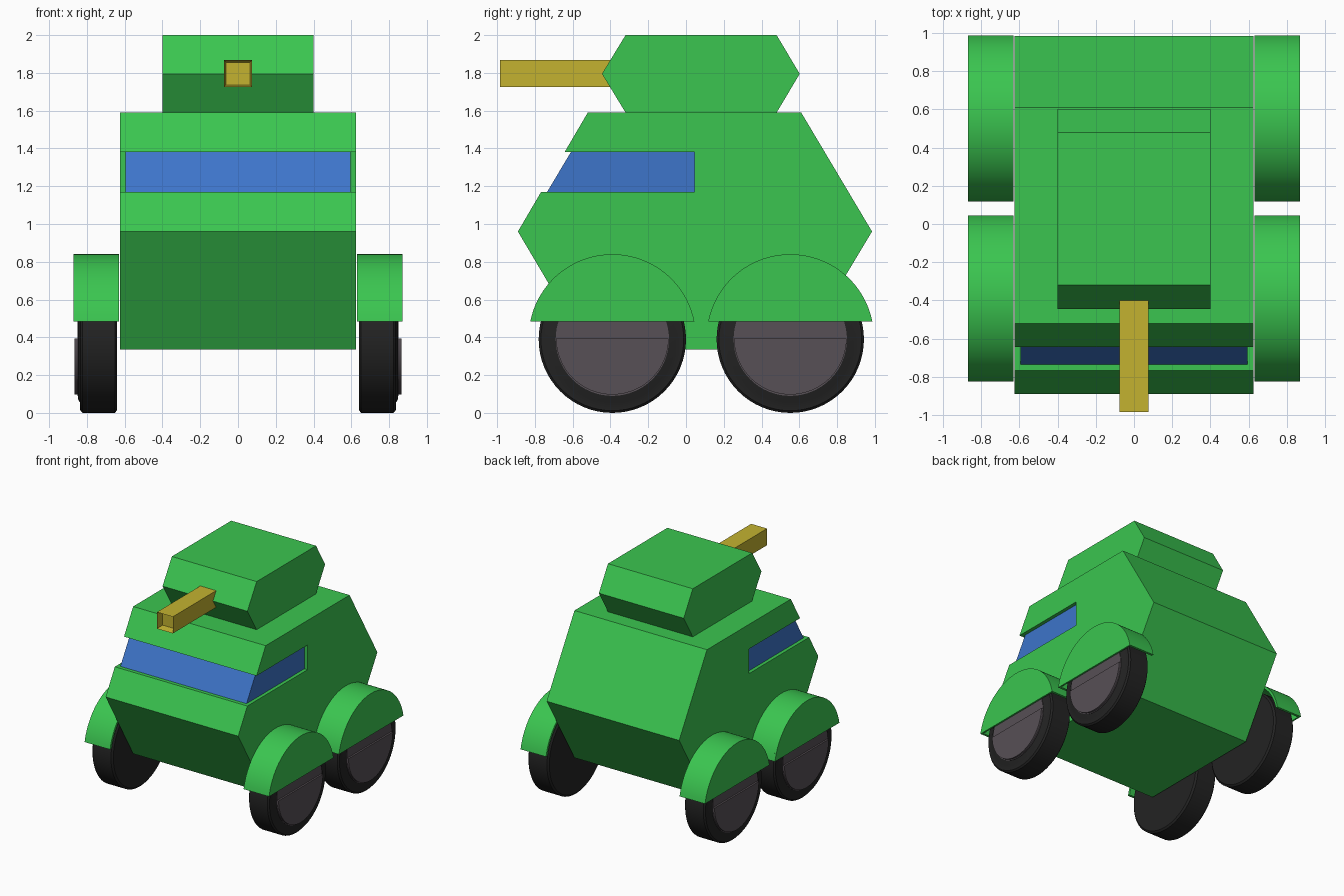
import bpy, bmesh, math
from mathutils import Matrix, Vector

cube = bpy.data.objects.get("Cube")
if cube:
    bpy.data.objects.remove(cube, do_unlink=True)


def material(name, rgb):
    m = bpy.data.materials.new(name)
    m.use_nodes = True
    m.diffuse_color = (*rgb, 1)
    m.node_tree.nodes["Principled BSDF"].inputs["Base Color"].default_value = (*rgb, 1)
    return m


GREEN = material("armour green", (0.043, 0.56, 0.08))
BLUE = material("window blue", (0.047, 0.178, 0.59))
GOLD = material("barrel gold", (0.55, 0.45, 0.03))
BLACK = material("tyre black", (0.017, 0.017, 0.017))
GREY = material("hub grey", (0.095, 0.08, 0.092))


def finish(name, bm, mat, smooth=False):
    bmesh.ops.recalc_face_normals(bm, faces=bm.faces)
    mesh = bpy.data.meshes.new(name)
    bm.to_mesh(mesh)
    bm.free()
    mesh.materials.append(mat)
    obj = bpy.data.objects.new(name, mesh)
    bpy.context.collection.objects.link(obj)
    if smooth:
        bpy.ops.object.select_all(action='DESELECT')
        obj.select_set(True)
        bpy.context.view_layer.objects.active = obj
        bpy.ops.object.shade_smooth_by_angle(angle=math.radians(30))
    return obj


def prism(name, points, x0, x1, mat, smooth=False):
    """Side profile of (y, z) points extruded from x0 to x1."""
    bm = bmesh.new()
    face = bm.faces.new([bm.verts.new((x0, y, z)) for y, z in points])
    moved = bmesh.ops.extrude_face_region(bm, geom=[face], use_keep_orig=True)
    bmesh.ops.translate(bm, vec=(x1 - x0, 0, 0),
                        verts=[v for v in moved["geom"] if isinstance(v, bmesh.types.BMVert)])
    return finish(name, bm, mat, smooth)


def lathe(name, profile, side, y, z, mat):
    """(x, radius) profile turned around the axle."""
    bm = bmesh.new()
    verts = [bm.verts.new((side * x, 0, r)) for x, r in profile]
    edges = [bm.edges.new(pair) for pair in zip(verts, verts[1:])]
    bmesh.ops.spin(bm, geom=verts + edges, cent=(0, 0, 0), axis=(1, 0, 0),
                   angle=math.tau, steps=64, use_merge=True)
    bmesh.ops.remove_doubles(bm, verts=bm.verts, dist=0.0001)
    bmesh.ops.translate(bm, vec=(0, y, z), verts=bm.verts)
    return finish(name, bm, mat, True)


def arc(y, z, r, start, end, steps=40):
    angles = [start + (end - start) * i / steps for i in range(steps + 1)]
    return [(y + r * math.cos(a), z + r * math.sin(a)) for a in angles]


# Hull with a notch that holds the window band
prism("hull", [(-0.52, 0.335), (-0.89, 0.96), (-0.767, 1.17), (0.045, 1.17),
               (0.045, 1.38), (-0.643, 1.38), (-0.52, 1.59), (0.61, 1.59),
               (0.985, 0.96), (0.61, 0.335)], -0.625, 0.625, GREEN)
prism("window_band", [(-0.735, 1.17), (-0.61, 1.38), (0.045, 1.38), (0.045, 1.17)],
      -0.595, 0.595, BLUE)

# Turret
prism("turret", [(-0.32, 1.59), (-0.445, 1.795), (-0.32, 2.0), (0.48, 2.0),
                 (0.602, 1.795), (0.48, 1.59)], -0.4, 0.4, GREEN)

# Square barrel with a recessed muzzle
bm = bmesh.new()
bmesh.ops.create_cube(bm, size=1, matrix=Matrix.Translation((0, -0.692, 1.796))
                      @ Matrix.Diagonal((0.15, 0.586, 0.142, 1)))
muzzle = min(bm.faces, key=lambda f: f.calc_center_median().y)
bmesh.ops.inset_region(bm, faces=[muzzle], thickness=0.016)
bmesh.ops.translate(bm, vec=Vector((0, 0.06, 0)), verts=muzzle.verts)
finish("barrel", bm, GOLD)

# Wheels and mudguards
AXLE = 0.39
GUARD = 0.397
GUARD_R = 0.443
tyre = [(0.64, 0), (0.64, 0.375), (0.652, 0.39), (0.823, 0.39), (0.835, 0.378),
        (0.837, 0.335), (0.846, 0.318), (0.846, 0)]
hub = [(0.84, 0), (0.84, 0.3), (0.85, 0.3), (0.85, 0)]
lip = math.asin((0.485 - GUARD) / GUARD_R)
inner_r = GUARD_R - 0.02
inner_lip = math.asin((0.485 - GUARD) / inner_r)

for side, side_name in ((1, "left"), (-1, "right")):
    for y, end_name in ((-0.39, "front"), (0.552, "rear")):
        tag = f"{end_name}_{side_name}"
        lathe(f"{tag}_tyre", tyre, side, y, AXLE, BLACK)
        lathe(f"{tag}_hub", hub, side, y, AXLE, GREY)
        prism(f"{tag}_hub_plate", arc(y, AXLE + 0.005, 0.298, math.pi, math.tau),
              side * 0.845, side * 0.865, GREY, True)
        outer = arc(y, GUARD, GUARD_R, lip, math.pi - lip)
        inner = arc(y, GUARD, inner_r, math.pi - inner_lip, inner_lip)
        prism(f"{tag}_mudguard", outer + inner, side * 0.63, side * 0.856, GREEN, True)
        prism(f"{tag}_mudguard_side", outer, side * 0.856, side * 0.87, GREEN, True)
